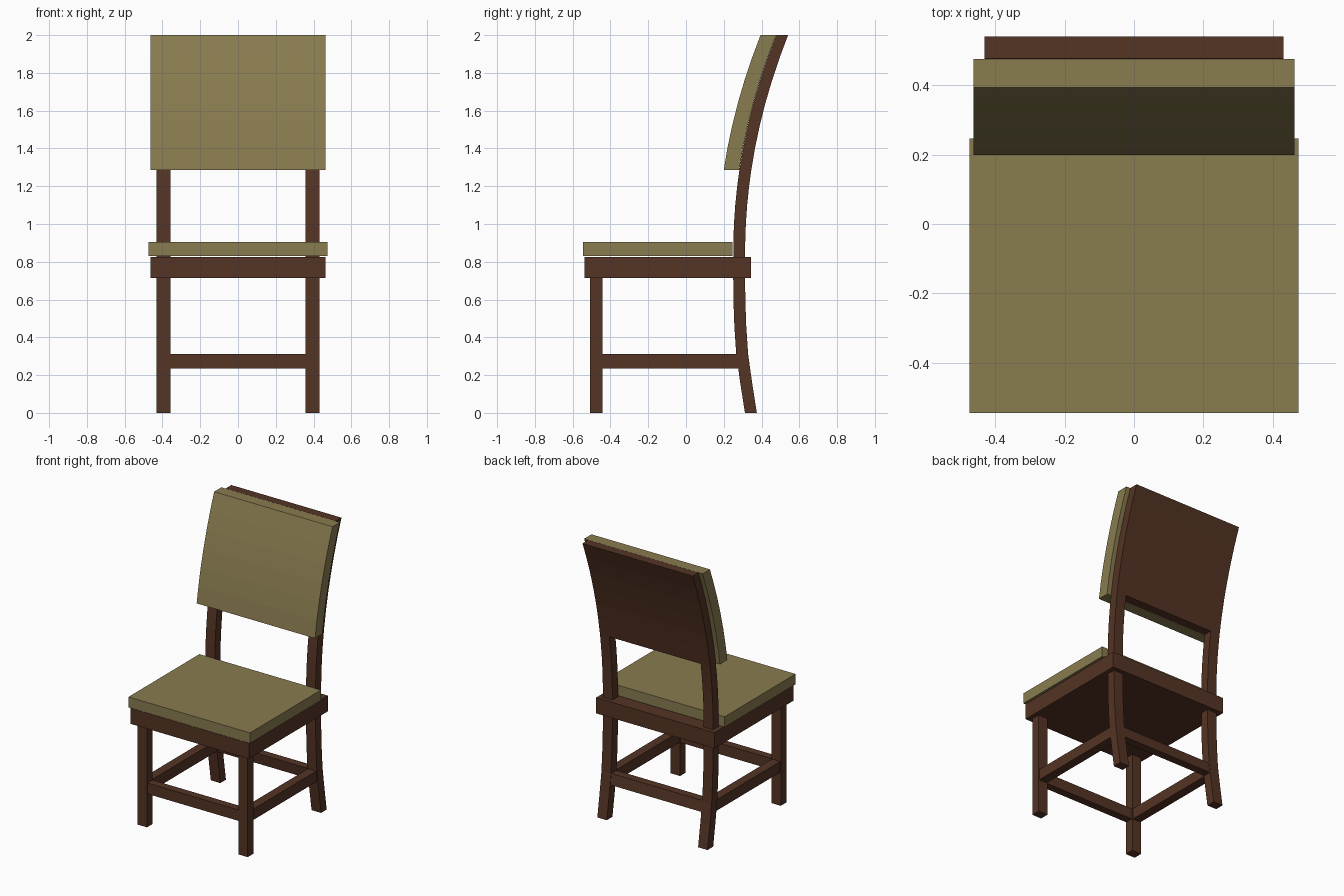
import bpy, bmesh

if "Cube" in bpy.data.objects:
    bpy.data.objects.remove(bpy.data.objects["Cube"])


def material(name, rgb):
    m = bpy.data.materials.new(name)
    m.diffuse_color = (*rgb, 1)
    m.use_nodes = True
    m.node_tree.nodes["Principled BSDF"].inputs["Base Color"].default_value = m.diffuse_color
    return m


WOOD = material("dark_wood", (0.09, 0.034, 0.018))
FABRIC = material("olive_fabric", (0.25, 0.2, 0.08))


def extrude_side(name, outline, x0, x1, mat):
    """Extrude a closed (y, z) outline from x0 to x1."""
    bm = bmesh.new()
    face = bm.faces.new([bm.verts.new((x0, y, z)) for y, z in outline])
    geom = bmesh.ops.extrude_face_region(bm, geom=[face])["geom"]
    verts = [v for v in geom if isinstance(v, bmesh.types.BMVert)]
    bmesh.ops.translate(bm, verts=verts, vec=(x1 - x0, 0, 0))
    bmesh.ops.recalc_face_normals(bm, faces=bm.faces)
    me = bpy.data.meshes.new(name)
    bm.to_mesh(me)
    bm.free()
    me.materials.append(mat)
    ob = bpy.data.objects.new(name, me)
    bpy.context.collection.objects.link(ob)
    return ob


def box(name, x, y, z, mat):
    return extrude_side(name, [(y[0], z[0]), (y[1], z[0]), (y[1], z[1]), (y[0], z[1])], *x, mat)


def ribbon(path, front, back):
    """Outline of a band following path, offset in y on each side."""
    return [(y + front, z) for y, z in path] + [(y + back, z) for y, z in reversed(path)]


def back_y(z):
    return 0.25 + 0.172 * max(0, z - 0.85) ** 2


# Shared backward curve of posts, panel and back cushion
T = 0.063
upper = [(back_y(z), z) for z in [1.285 + 0.715 * i / 6 for i in range(7)]]
foot = [(0.312, 0), (0.287, 0.16), (0.266, 0.31), (0.256, 0.46), (0.251, 0.6), (0.25, 0.72)]
middle = [(back_y(z), z) for z in (0.9, 1.0, 1.1, 1.2)]

# Legs and side stretchers, left and right
for side, s in (("left", -1), ("right", 1)):
    x = sorted((s * 0.357, s * 0.431))
    box("front_leg_" + side, x, (-0.507, -0.443), (0, 0.72), WOOD)
    extrude_side("back_post_" + side, ribbon(foot + middle + upper, 0, T), *x, WOOD)
    xs = sorted((s * 0.362, s * 0.426))
    box("side_stretcher_" + side, xs, (-0.45, 0.29), (0.235, 0.312), WOOD)

# Front and back stretchers
box("front_stretcher", (-0.36, 0.36), (-0.503, -0.447), (0.235, 0.312), WOOD)
extrude_side("back_stretcher", ribbon([(0.277, 0.235), (0.266, 0.312)], 0.003, T - 0.003),
             -0.36, 0.36, WOOD)

# Seat
box("seat_frame", (-0.463, 0.463), (-0.538, 0.343), (0.715, 0.826), WOOD)
box("seat_cushion", (-0.475, 0.475), (-0.545, 0.247), (0.831, 0.905), FABRIC)

# Backrest
extrude_side("back_panel", ribbon(upper, 0, T), -0.357, 0.357, WOOD)
extrude_side("back_cushion", ribbon(upper, -0.083, -0.001), -0.463, 0.463, FABRIC)
